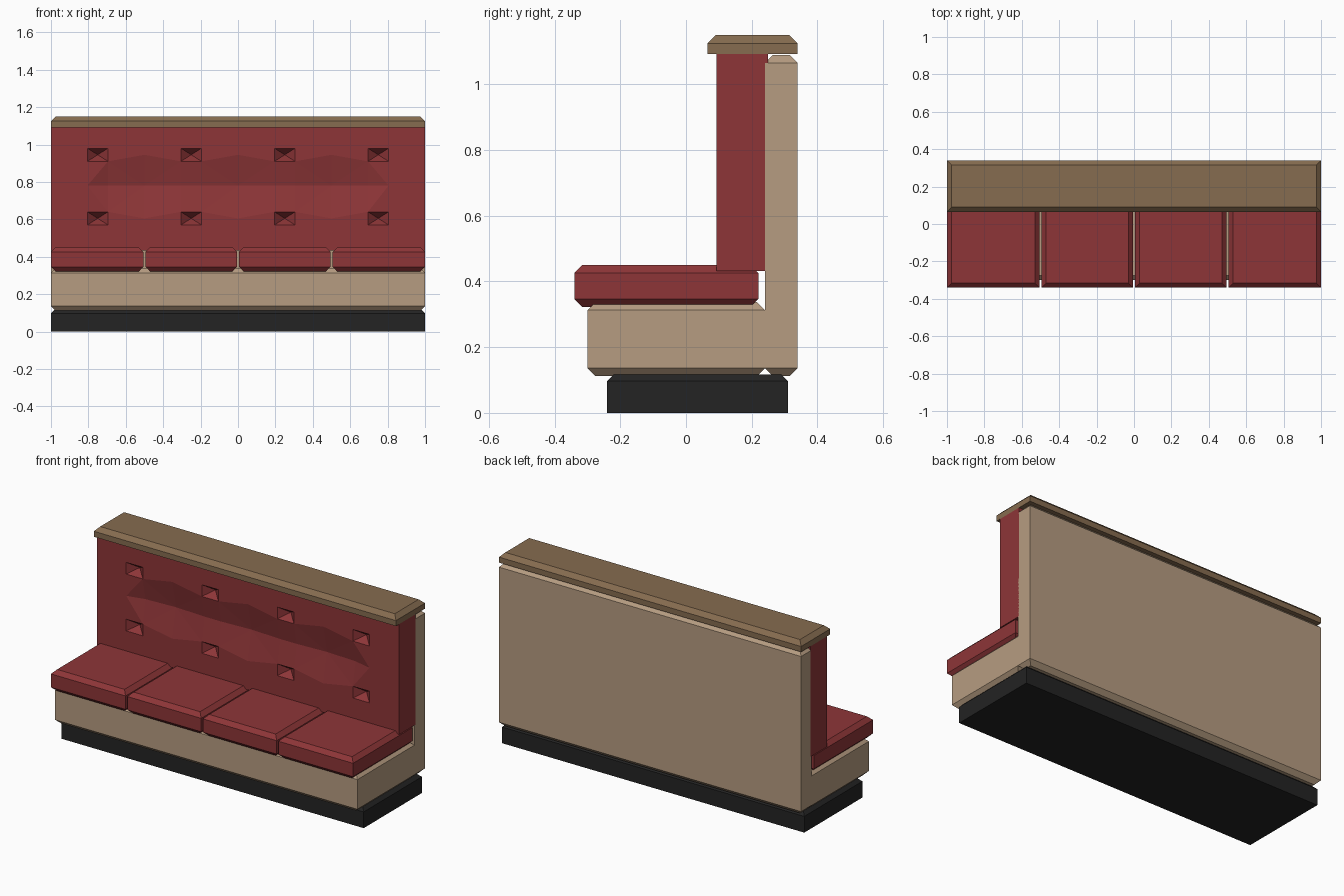
import bpy
import bmesh
from mathutils import Vector

cube = bpy.data.objects.get("Cube")
if cube:
    bpy.data.objects.remove(cube, do_unlink=True)


def material(name, rgb):
    m = bpy.data.materials.new(name)
    m.use_nodes = True
    m.diffuse_color = (*rgb, 1)
    m.node_tree.nodes["Principled BSDF"].inputs["Base Color"].default_value = (*rgb, 1)
    return m


red = material("red upholstery", (0.27, 0.036, 0.039))
tan = material("tan panel", (0.47, 0.335, 0.22))
wood = material("brown wood", (0.24, 0.15, 0.08))
black = material("black plinth", (0.017, 0.017, 0.017))


def finish(bm, name, mat):
    bmesh.ops.recalc_face_normals(bm, faces=bm.faces)
    mesh = bpy.data.meshes.new(name)
    bm.to_mesh(mesh)
    bm.free()
    mesh.materials.append(mat)
    ob = bpy.data.objects.new(name, mesh)
    bpy.context.collection.objects.link(ob)
    return ob


def box(name, mat, x, y, z, chamfer, bottom=True):
    """Box given by its ranges, chamfered round the top and optionally the bottom."""
    bm = bmesh.new()
    bmesh.ops.create_cube(bm, size=1)
    for v in bm.verts:
        v.co = Vector([r[0] if c < 0 else r[1] for r, c in zip((x, y, z), v.co)])
    rims = [e for e in bm.edges
            if abs(e.verts[0].co.z - e.verts[1].co.z) < 1e-5
            and (bottom or e.verts[0].co.z > sum(z) / 2)]
    bmesh.ops.bevel(bm, geom=rims, offset=chamfer, segments=1, affect='EDGES')
    return finish(bm, name, mat)


# Plinth, body panels and top rail
full = (-1, 1)
box("plinth", black, full, (-0.24, 0.31), (0, 0.117), 0.02, bottom=False)
box("seat_base", tan, full, (-0.30, 0.24), (0.112, 0.337), 0.024)
box("back_panel", tan, full, (0.24, 0.34), (0.112, 1.09), 0.025)
box("top_rail", wood, full, (0.065, 0.34), (1.092, 1.15), 0.025, bottom=False)

# Four seat cushions
for i in range(4):
    left = -1 + i * 0.5
    x = (left + (0.006 if i else 0), left + (0.494 if i < 3 else 0.5))
    box(f"seat_cushion_{i + 1}", red, x, (-0.34, 0.22), (0.322, 0.45), 0.024)

# Back cushion: a grid with pitted tufts and a shallow faceted hollow between rows
buttons = (-0.75, -0.25, 0.25, 0.75)
middles = (-0.5, 0, 0.5)
xs = sorted([-1, 1, *middles] + [b + s * 0.055 for b in buttons for s in (-1, 1)])
zs = (0.432, 0.57, 0.64, 0.78, 0.91, 0.98, 1.092)
bm = bmesh.new()
grid = []
for j, z in enumerate(zs):
    row = []
    for x in xs:
        y, h = 0.093, z
        if x in middles and j in (2, 4):
            h += 0.035 if j == 4 else -0.035
        if j == 3 and abs(x) < 0.72:
            y += 0.035 if x in middles else 0.025
        row.append(bm.verts.new((x, y, h)))
    grid.append(row)
tufts, others = [], []
for j in range(len(zs) - 1):
    for i in range(len(xs) - 1):
        f = bm.faces.new((grid[j][i], grid[j][i + 1], grid[j + 1][i + 1], grid[j + 1][i]))
        is_tuft = j in (1, 4) and any(abs((xs[i] + xs[i + 1]) / 2 - b) < 0.01 for b in buttons)
        (tufts if is_tuft else others).append(f)
for v in bmesh.ops.poke(bm, faces=tufts)["verts"]:
    v.co.y += 0.05
bmesh.ops.triangulate(bm, faces=others)

# Sides and back of the back cushion
rim = [e for e in bm.edges if e.is_boundary]
new = bmesh.ops.extrude_edge_only(bm, edges=rim)["geom"]
for v in new:
    if isinstance(v, bmesh.types.BMVert):
        v.co.y = 0.25
bmesh.ops.holes_fill(bm, edges=[e for e in bm.edges if e.is_boundary], sides=0)
finish(bm, "back_cushion", red)
